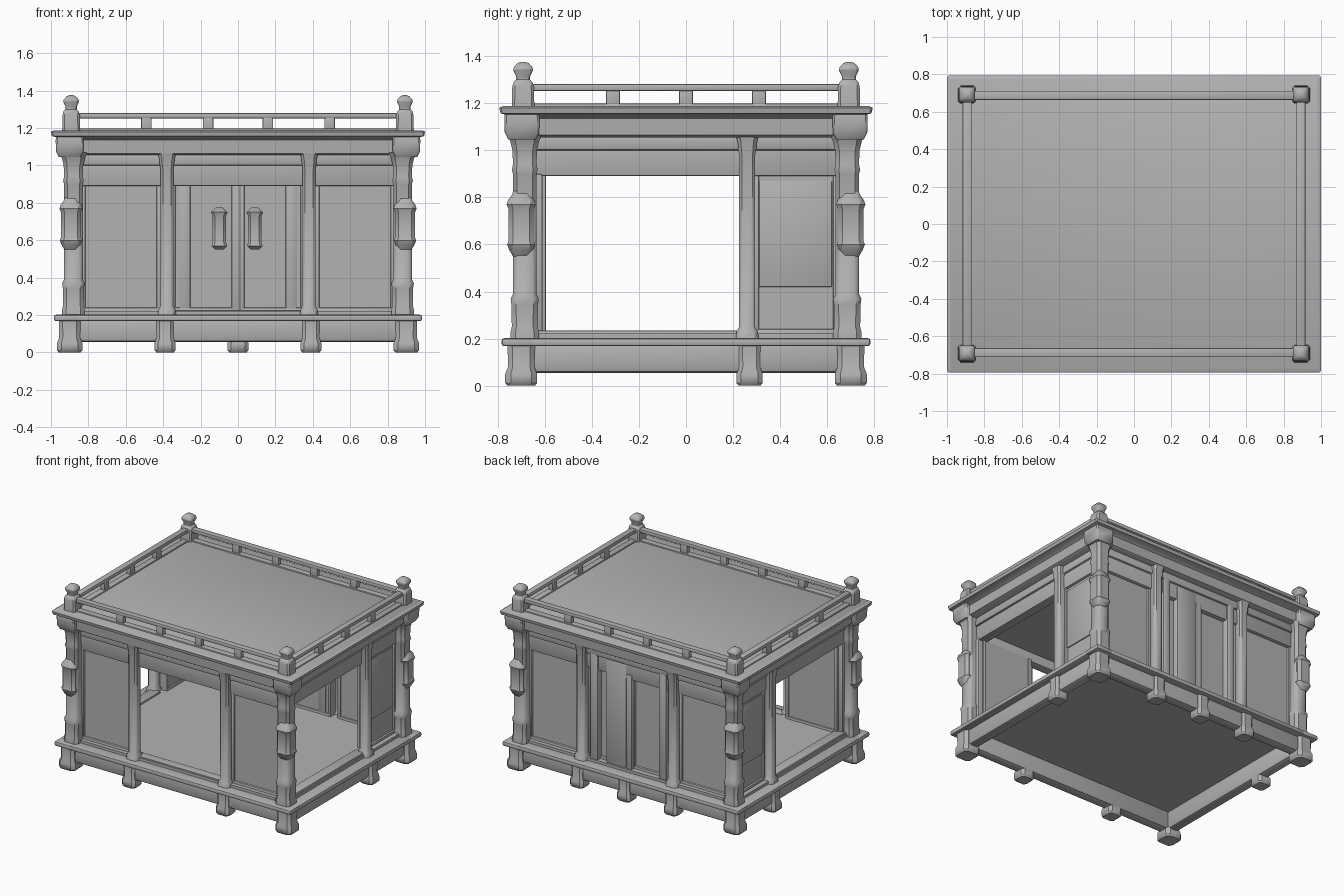
import bpy, bmesh, math
from mathutils import Vector

if "Cube" in bpy.data.objects:
    bpy.data.objects.remove(bpy.data.objects["Cube"], do_unlink=True)

grey = bpy.data.materials.new("stone grey")
grey.use_nodes = True
grey.diffuse_color = (0.45, 0.45, 0.45, 1)
grey.node_tree.nodes["Principled BSDF"].inputs["Base Color"].default_value = grey.diffuse_color


def finish(name, bm):
    bmesh.ops.recalc_face_normals(bm, faces=bm.faces)
    for f in bm.faces:
        f.smooth = True
    me = bpy.data.meshes.new(name)
    bm.to_mesh(me)
    bm.free()
    me.set_sharp_from_angle(angle=math.radians(40))
    me.materials.append(grey)
    ob = bpy.data.objects.new(name, me)
    bpy.context.scene.collection.objects.link(ob)
    return ob


def box(name, lo, hi, bevel=0.008):
    """Bevelled box between two corners."""
    lo, hi = Vector(lo), Vector(hi)
    bm = bmesh.new()
    bmesh.ops.create_cube(bm, size=1)
    for v in bm.verts:
        v.co = (lo + hi) / 2 + v.co * (hi - lo)
    if bevel:
        bmesh.ops.bevel(bm, geom=bm.edges[:], offset=bevel, segments=2,
                        profile=0.5, affect='EDGES')
    return finish(name, bm)


def stack(name, x, y, rings, chamfer=0.3):
    """Loft of chamfered rectangles; rings are (z, half width, half depth)."""
    bm = bmesh.new()
    last = None
    for z, a, b in rings:
        c = chamfer * min(a, b)
        quarter = [(a, b - c), (a - c, b)]
        pts = quarter + [(-p, q) for p, q in reversed(quarter)]
        pts += [(-p, -q) for p, q in pts]
        ring = [bm.verts.new((x + p, y + q, z)) for p, q in pts]
        if last:
            for i in range(8):
                j = (i + 1) % 8
                bm.faces.new((last[i], last[j], ring[j], ring[i]))
        else:
            bm.faces.new(ring)
        last = ring
    bm.faces.new(last)
    return finish(name, bm)


def turned(name, x, y, profile, chamfer=0.35):
    return stack(name, x, y, [(z, r, r) for z, r in profile], chamfer)


def wall_box(name, side, u, z, d, bevel=0.008):
    """Box on a wall: u along the wall, d outward from the centre."""
    s = -1 if side in ("front", "right") else 1
    dd = sorted((s * d[0], s * d[1]))
    if side in ("front", "back"):
        return box(f"{side}_{name}", (u[0], dd[0], z[0]), (u[1], dd[1], z[1]), bevel)
    return box(f"{side}_{name}", (dd[0], u[0], z[0]), (dd[1], u[1], z[1]), bevel)


def panel(name, side, u, depth):
    """Recessed sheet with a raised frame around it."""
    top, bottom, w = 0.9, 0.2, 0.025
    wall_box(name + "_sheet", side, u, (bottom, top), (depth - 0.05, depth), 0)
    out = (depth - 0.06, depth + 0.015)
    for part, a in (("stile_a", u[0]), ("stile_b", u[1] - w)):
        wall_box(f"{name}_{part}", side, (a, a + w), (bottom, top), out, 0.006)
    wall_box(name + "_sill", side, u, (bottom, bottom + 0.04), out, 0.006)


# Base: thin floor, with skirting and projecting ledge around a hollow underside
box("floor", (-0.9, -0.7, 0.185), (0.9, 0.7, 0.222), 0)
for side, reach, depth in (("front", 0.93, 0.73), ("back", 0.93, 0.73),
                           ("left", 0.73, 0.93), ("right", 0.73, 0.93)):
    wall_box("skirting", side, (-reach, reach), (0.055, 0.19), (depth - 0.08, depth), 0.02)
    wall_box("ledge", side, (-reach - 0.053, reach + 0.053), (0.168, 0.202),
             (depth - 0.08, depth + 0.052), 0.01)

# Feet
foot = [(0, 0.058), (0.012, 0.068), (0.05, 0.068), (0.08, 0.056), (0.17, 0.058)]
small_foot = [(z, r - 0.012) for z, r in foot]
for sx in (-1, 1):
    for sy in (-1, 1):
        turned("corner_foot", sx * 0.9, sy * 0.7, foot)
        turned("long_side_foot", sx * 0.39, sy * 0.705, small_foot)
    turned("short_side_foot", sx * 0.905, 0.27, small_foot)
turned("back_centre_foot", 0, 0.705, small_foot)

# Corner posts with lantern-like swellings, capitals and roof finials
post = [(0.19, 0.06), (0.23, 0.06), (0.25, 0.055), (0.34, 0.056), (0.37, 0.06),
        (0.39, 0.05), (0.9, 0.05), (0.915, 0.055), (0.94, 0.05),
        (1.0, 0.052), (1.04, 0.062), (1.07, 0.075)]
lantern = [(0.55, 0.035), (0.575, 0.05), (0.6, 0.06), (0.615, 0.054), (0.75, 0.054),
           (0.77, 0.062), (0.79, 0.055), (0.81, 0.04), (0.835, 0.03)]
capital = [(1.045, 0.058), (1.075, 0.073), (1.135, 0.075), (1.158, 0.072)]
finial = [(1.18, 0.048), (1.27, 0.046), (1.29, 0.04), (1.3, 0.03), (1.315, 0.03),
          (1.34, 0.042), (1.352, 0.04), (1.37, 0.024), (1.376, 0.01)]
for sx in (-1, 1):
    for sy in (-1, 1):
        turned("corner_post", sx * 0.88, sy * 0.685, post)
        turned("corner_lantern", sx * 0.893, sy * 0.7, lantern)
        turned("corner_capital", sx * 0.9, sy * 0.697, capital, 0.12)
        turned("roof_finial", sx * 0.892, sy * 0.692, finial, 0.25)

# Intermediate posts
slim = [(0.19, 0.05), (0.23, 0.045), (0.25, 0.034), (0.98, 0.034),
        (1.0, 0.038), (1.03, 0.04), (1.07, 0.05)]
for sx in (-1, 1):
    for sy in (-1, 1):
        turned("slim_post", sx * 0.38, sy * 0.685, slim)
    turned("side_post", sx * 0.88, 0.26, slim)

# Lintel beams above the walls
for side, reach, depth in (("front", 0.86, 0.68), ("back", 0.86, 0.68),
                           ("left", 0.66, 0.87), ("right", 0.66, 0.87)):
    wall_box("lintel", side, (-reach, reach), (0.89, 1.07), (depth - 0.07, depth))
    wall_box("lintel_moulding", side, (-reach, reach), (1.0, 1.07),
             (depth - 0.03, depth + 0.015), 0.012)

# Front wall: two panels beside an open middle
for s in (-1, 1):
    panel("panel", "front", sorted((s * 0.41, s * 0.84)), 0.655)
wall_box("threshold", "front", (-0.36, 0.36), (0.195, 0.228), (0.62, 0.69))

# Side walls: wide opening with a panel toward the back
for side in ("left", "right"):
    panel("panel", side, (0.285, 0.65), 0.85)
    wall_box("panel_field", side, (0.31, 0.62), (0.42, 0.87), (0.84, 0.858), 0.004)
    wall_box("threshold", side, (-0.64, 0.24), (0.195, 0.235), (0.81, 0.89))
    wall_box("jamb", side, (-0.66, -0.61), (0.2, 0.9), (0.82, 0.875))

# Back wall: outer panels and a closed double door
for s in (-1, 1):
    panel("panel", "back", sorted((s * 0.41, s * 0.84)), 0.655)
    panel("door_leaf", "back", sorted((s * 0.01, s * 0.36)), 0.645)
    wall_box("door_mullion", "back", sorted((s * 0.25, s * 0.32)), (0.2, 1.03), (0.585, 0.695), 0.02)
wall_box("door_raised_field", "back", (0.02, 0.19), (0.2, 1.0), (0.6, 0.685), 0.015)
wall_box("door_centre_post", "back", (-0.03, 0.02), (0.2, 0.93), (0.585, 0.69), 0.015)

# Door handles facing the interior
handle = [(0.55, 0.022), (0.57, 0.042), (0.59, 0.036), (0.73, 0.036),
          (0.75, 0.045), (0.775, 0.018)]
for x in (-0.1, 0.09):
    turned("door_handle", x, 0.565, handle)

# Roof: lowered ceiling, stepped cornice and flat deck
box("ceiling", (-0.83, -0.64, 0.96), (0.83, 0.64, 1.07), 0)
stack("roof", 0, 0, [(1.055, 0.925, 0.72), (1.065, 0.94, 0.735), (1.135, 0.945, 0.74),
                     (1.15, 0.965, 0.76), (1.157, 0.995, 0.788), (1.18, 1.0, 0.793),
                     (1.188, 0.985, 0.778)], 0.01)

# Roof railing: kerb, balusters and top rail
for s in (-1, 1):
    for part, low, high in (("rail", 1.252, 1.281), ("kerb", 1.18, 1.198)):
        box("long_" + part, (-0.88, s * 0.688 - 0.024, low), (0.88, s * 0.688 + 0.024, high), 0.007)
        box("short_" + part, (s * 0.892 - 0.024, -0.68, low), (s * 0.892 + 0.024, 0.68, high), 0.007)
    for x in (-0.49, -0.16, 0.16, 0.49):
        box("long_baluster", (x - 0.028, s * 0.688 - 0.018, 1.18), (x + 0.028, s * 0.688 + 0.018, 1.26), 0.005)
    for y in (-0.31, 0, 0.31):
        box("short_baluster", (s * 0.892 - 0.018, y - 0.03, 1.18), (s * 0.892 + 0.018, y + 0.03, 1.26), 0.005)
